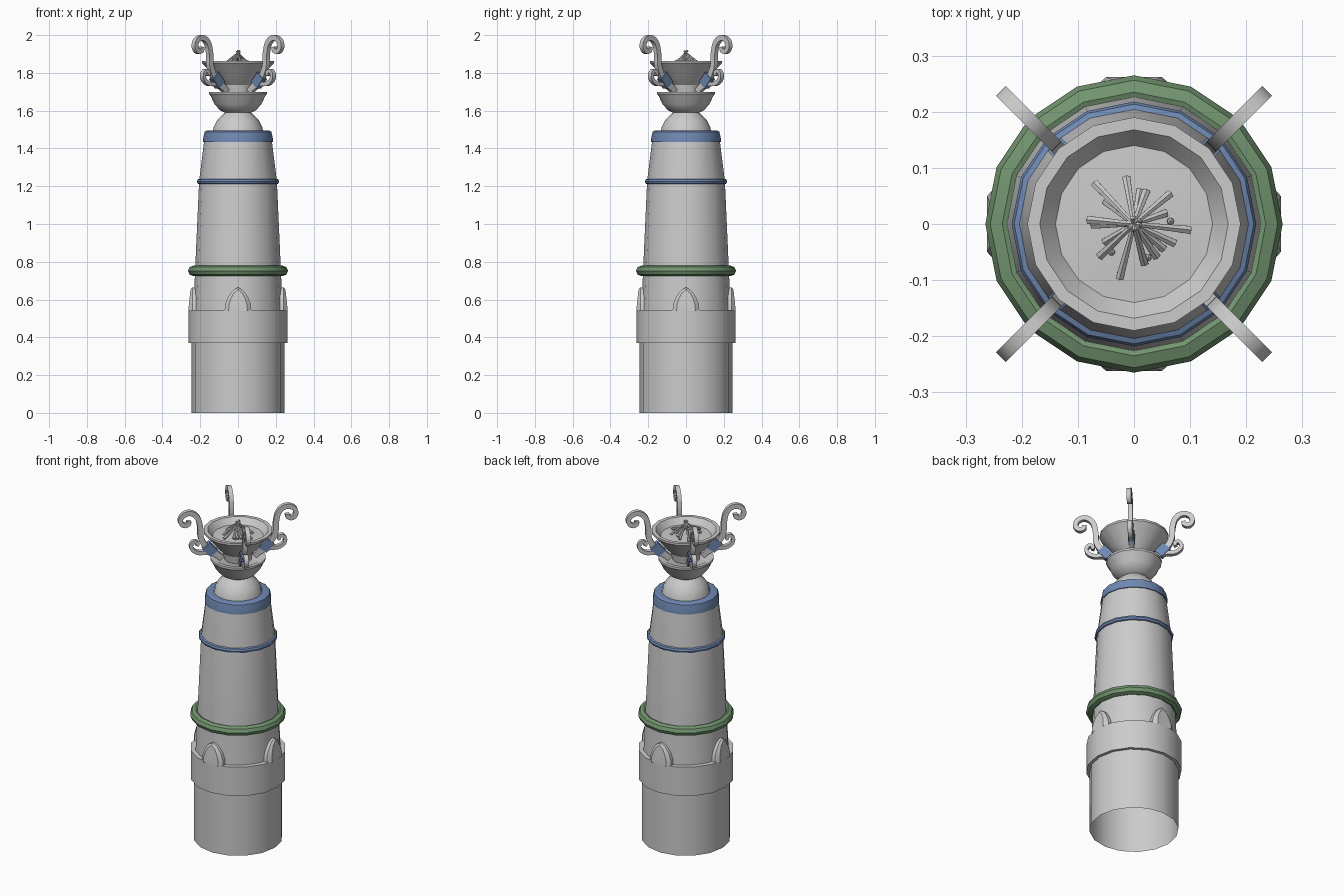
import bpy, bmesh, math, random
from mathutils import Vector, Matrix

if "Cube" in bpy.data.objects:
    bpy.data.objects.remove(bpy.data.objects["Cube"])

random.seed(4)
SIDES = 16


def material(name, rgb):
    m = bpy.data.materials.new(name)
    m.diffuse_color = (*rgb, 1)
    m.use_nodes = True
    m.node_tree.nodes["Principled BSDF"].inputs["Base Color"].default_value = m.diffuse_color
    return m


BLUE = material("blue_trim", (0.16, 0.25, 0.45))
GREEN = material("green_trim", (0.17, 0.30, 0.16))


def finish(name, bm, mat=None, angle=35):
    bmesh.ops.remove_doubles(bm, verts=bm.verts, dist=1e-5)
    bmesh.ops.recalc_face_normals(bm, faces=bm.faces)
    me = bpy.data.meshes.new(name)
    bm.to_mesh(me)
    bm.free()
    ob = bpy.data.objects.new(name, me)
    bpy.context.collection.objects.link(ob)
    if mat:
        me.materials.append(mat)
    bpy.ops.object.select_all(action='DESELECT')
    ob.select_set(True)
    bpy.context.view_layer.objects.active = ob
    bpy.ops.object.shade_smooth_by_angle(angle=math.radians(angle))
    return ob


def lathe(name, profile, mat=None, closed=False):
    bm = bmesh.new()
    pts = profile + [profile[0]] if closed else profile
    vs = [bm.verts.new((r, 0, z)) for r, z in pts]
    es = [bm.edges.new(p) for p in zip(vs, vs[1:])]
    bmesh.ops.spin(bm, geom=vs + es, cent=(0, 0, 0), axis=(0, 0, 1),
                   angle=2 * math.pi, steps=SIDES, use_merge=True)
    return finish(name, bm, mat)


def torus(name, r, z, dr, dz, mat, n=8):
    lathe(name, [(r + dr * math.cos(2 * math.pi * i / n),
                  z + dz * math.sin(2 * math.pi * i / n)) for i in range(n)], mat, True)


def spline(pts, steps=4):
    p = [Vector(q) for q in pts]
    p = [2 * p[0] - p[1]] + p + [2 * p[-1] - p[-2]]
    out = []
    for a, b, c, d in zip(p, p[1:], p[2:], p[3:]):
        for i in range(steps):
            t = i / steps
            out.append(0.5 * (2 * b + (c - a) * t + (2 * a - 5 * b + 4 * c - d) * t * t
                              + (3 * b - a - 3 * c + d) * t ** 3))
    return out + [p[-2]]


def ribbon(name, pts, thick0, thick1, width, angle, mat=None, steps=4):
    """Flat bar swept along a (radius, z) path, turned about z."""
    bm = bmesh.new()
    path = spline(pts, steps)
    rings = []
    for i, p in enumerate(path):
        t = (path[min(i + 1, len(path) - 1)] - path[max(i - 1, 0)]).normalized()
        n = Vector((-t.y, t.x)) * (thick0 + (thick1 - thick0) * i / (len(path) - 1)) / 2
        rings.append([bm.verts.new((q.x, y, q.y)) for q, y in
                      ((p + n, -width / 2), (p + n, width / 2),
                       (p - n, width / 2), (p - n, -width / 2))])
    for a, b in zip(rings, rings[1:]):
        for k in range(4):
            bm.faces.new((a[k], a[(k + 1) % 4], b[(k + 1) % 4], b[k]))
    bm.faces.new(rings[0])
    bm.faces.new(rings[-1])
    bmesh.ops.rotate(bm, verts=bm.verts, matrix=Matrix.Rotation(angle, 3, 'Z'))
    finish(name, bm, mat)


# Column
lathe("base_drum", [(0.245, 0), (0.245, 0.38)])
lathe("base_collar", [(0.235, 0.37), (0.263, 0.37), (0.263, 0.545), (0.225, 0.545)])
lathe("shaft", [(0.237, 0.53), (0.226, 0.78), (0.206, 1.225), (0.178, 1.45)])
torus("green_ring", 0.235, 0.752, 0.03, 0.028, GREEN)
torus("thin_blue_ring", 0.203, 1.225, 0.015, 0.015, BLUE)
lathe("blue_cap_band", [(0.165, 1.432), (0.185, 1.434), (0.184, 1.455), (0.177, 1.488),
                        (0.165, 1.494), (0.125, 1.49)], BLUE)

# Neck, lower cup and fire bowl
lathe("neck_dome", [(0.134, 1.487), (0.128, 1.515), (0.11, 1.55), (0.083, 1.578), (0.066, 1.592)])
lathe("lower_cup", [(0.066, 1.588), (0.095, 1.602), (0.125, 1.635), (0.143, 1.675),
                    (0.153, 1.688), (0.153, 1.70), (0.13, 1.70), (0.115, 1.69), (0, 1.69)])
lathe("bowl_stem", [(0.075, 1.685), (0.085, 1.74)])
lathe("fire_bowl", [(0, 1.735), (0.085, 1.735), (0.125, 1.775), (0.165, 1.825), (0.19, 1.852),
                    (0.19, 1.864), (0.168, 1.864), (0.14, 1.828), (0.07, 1.832), (0, 1.836)])

# Pointed leaves above the collar
half = [(0.071, 0.54), (0.068, 0.575), (0.055, 0.61), (0.032, 0.645)]
outline = half + [(0, 0.665)] + [(-x, z) for x, z in reversed(half)]
for k in range(4):
    bm = bmesh.new()
    back = [bm.verts.new((x, -0.215, z)) for x, z in outline]
    mid = [bm.verts.new((x, -0.242, z)) for x, z in outline]
    front = [bm.verts.new((x * 0.7, -0.262 + 0.1 * max(0, z - 0.56), 0.54 + (z - 0.54) * 0.9))
             for x, z in outline]
    for a, b in ((back, mid), (mid, front)):
        for i in range(len(a) - 1):
            bm.faces.new((a[i], a[i + 1], b[i + 1], b[i]))
    for i in range(4):
        q = [front[i], front[i + 1], front[-2 - i], front[-1 - i]]
        bm.faces.new(q if i < 3 else [front[3], front[4], front[5]])
    bmesh.ops.rotate(bm, verts=bm.verts, matrix=Matrix.Rotation(k * math.pi / 2, 3, 'Z'))
    finish("leaf_%d" % k, bm)

# Scrolled arms with blue clasps on the diagonals
upper = [(0.09, 1.70), (0.14, 1.745), (0.188, 1.79), (0.209, 1.84), (0.211, 1.89),
         (0.222, 1.945), (0.247, 1.977), (0.28, 1.986), (0.312, 1.97), (0.322, 1.938),
         (0.303, 1.914), (0.278, 1.92), (0.274, 1.938)]
lower = [(0.11, 1.715), (0.17, 1.74), (0.22, 1.742), (0.254, 1.762), (0.262, 1.79),
         (0.246, 1.811), (0.226, 1.802), (0.23, 1.786)]
for k in range(4):
    a = math.pi / 4 + k * math.pi / 2
    ribbon("scroll_arm_%d" % k, upper, 0.034, 0.024, 0.025, a)
    ribbon("small_scroll_%d" % k, lower, 0.024, 0.018, 0.025, a)
    ribbon("blue_clasp_%d" % k, [(0.135, 1.735), (0.18, 1.785)], 0.055, 0.055, 0.034, a, BLUE, 1)

# Heap of kindling
bm = bmesh.new()
for k in range(17):
    a = k * 2 * math.pi / 17 + random.uniform(-0.2, 0.2)
    r = random.uniform(0.055, 0.085) if k % 6 else 0.1
    foot = Vector((r * math.cos(a), r * math.sin(a), 1.838))
    tip = Vector((-0.012 * math.cos(a), -0.012 * math.sin(a), random.uniform(1.885, 1.922)))
    d = tip - foot
    m = Matrix.Translation((foot + tip) / 2) @ d.to_track_quat('Z', 'Y').to_matrix().to_4x4()
    bmesh.ops.create_cone(bm, cap_ends=True, segments=6, radius1=0.008, radius2=0.004,
                          depth=d.length, matrix=m)
for x, y in ((0.065, 0.005), (0.025, -0.06), (-0.04, -0.05)):
    bmesh.ops.create_icosphere(bm, subdivisions=1, radius=0.007,
                               matrix=Matrix.Translation((x, y, 1.836)))
finish("kindling", bm)
